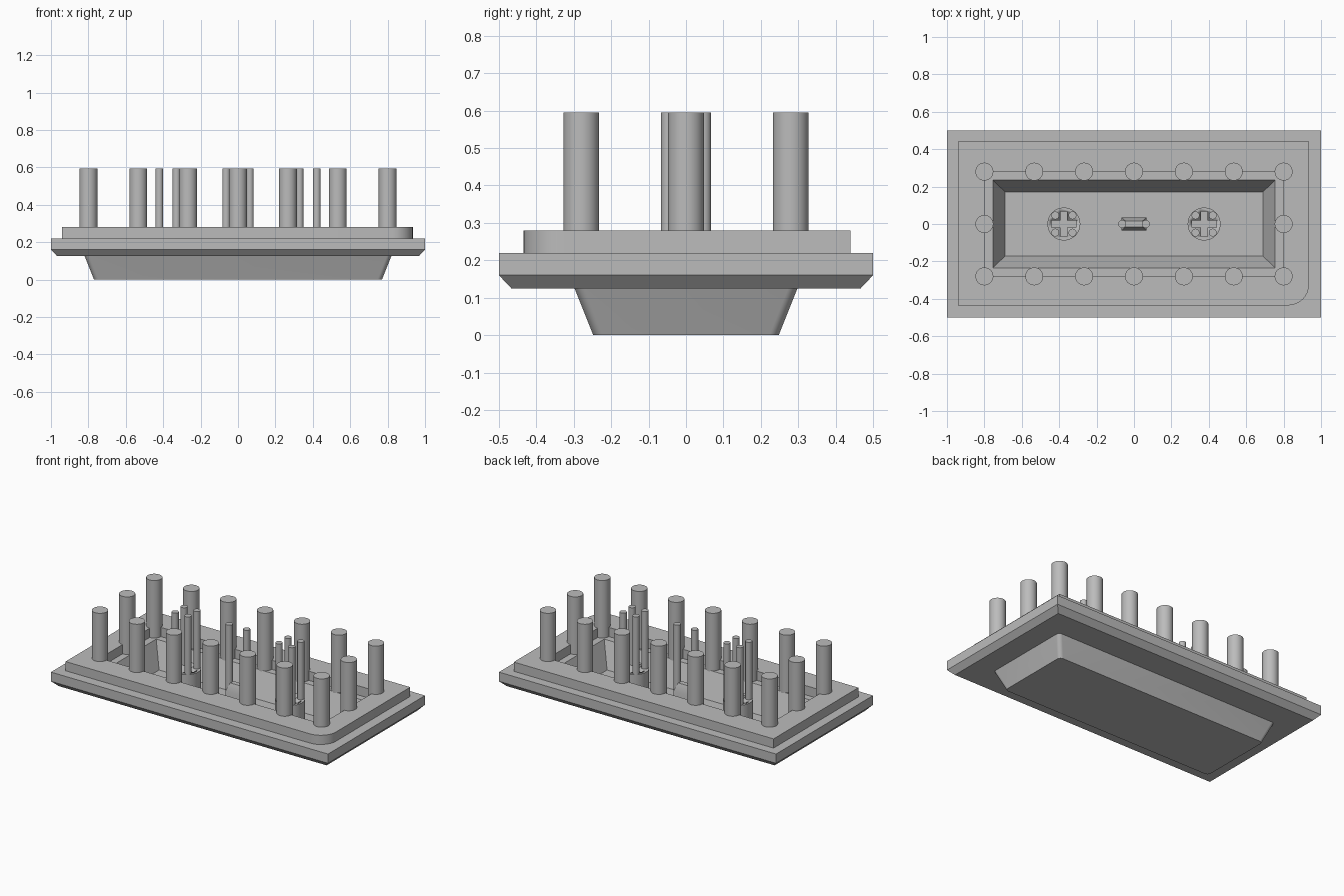
import bpy, bmesh, math
from mathutils import Matrix, Vector

if "Cube" in bpy.data.objects:
    bpy.data.objects.remove(bpy.data.objects["Cube"])

GREY = (0.5, 0.5, 0.5, 1)
mat = bpy.data.materials.new("plain grey")
mat.use_nodes = True
mat.diffuse_color = GREY
mat.node_tree.nodes["Principled BSDF"].inputs["Base Color"].default_value = GREY


def finish(name, bm):
    bmesh.ops.remove_doubles(bm, verts=bm.verts, dist=1e-5)
    bmesh.ops.recalc_face_normals(bm, faces=bm.faces)
    me = bpy.data.meshes.new(name)
    bm.to_mesh(me)
    bm.free()
    me.materials.append(mat)
    ob = bpy.data.objects.new(name, me)
    bpy.context.collection.objects.link(ob)
    bpy.ops.object.select_all(action="DESELECT")
    ob.select_set(True)
    bpy.context.view_layer.objects.active = ob
    bpy.ops.object.shade_smooth_by_angle(angle=math.radians(30))
    return ob


def rect(hx, hy, radii=(0, 0, 0, 0), cx=0, cy=0, segs=8):
    """Rectangle outline, one radius per corner, starting at +x +y."""
    pts = []
    for i, (sx, sy) in enumerate([(1, 1), (-1, 1), (-1, -1), (1, -1)]):
        r = radii[i]
        for k in range(segs + 1):
            a = math.pi / 2 * (i + k / segs)
            pts.append((cx + sx * (hx - r) + r * math.cos(a),
                        cy + sy * (hy - r) + r * math.sin(a)))
    return pts


def loft(name, sections):
    """Closed solid through a list of (outline, z)."""
    bm = bmesh.new()
    rings = [[bm.verts.new((x, y, z)) for x, y in pts] for pts, z in sections]
    n = len(rings[0])
    for a, b in zip(rings, rings[1:]):
        for i in range(n):
            j = (i + 1) % n
            bm.faces.new((a[i], a[j], b[j], b[i]))
    bm.faces.new(rings[0][::-1])
    bm.faces.new(rings[-1])
    return finish(name, bm)


def cylinder(name, x, y, r, z0, z1, segs=32):
    bm = bmesh.new()
    bmesh.ops.create_cone(bm, cap_ends=True, segments=segs, radius1=r, radius2=r,
                          depth=z1 - z0,
                          matrix=Matrix.Translation(Vector((x, y, (z0 + z1) / 2))))
    return finish(name, bm)


# Tray, flange, raised lip and stepped hollow as one shell
FLOOR, DECK, LIP, TOP = 0.06, 0.22, 0.28, 0.595
soft = (0.025,) * 4
lip = rect(0.9375, 0.4375, (0, 0, 0, 0.11), cx=-0.0025, cy=0.0025)
loft("housing", [
    (rect(0.77, 0.248, soft), 0),
    (rect(0.82, 0.298, soft), 0.125),
    (rect(0.967, 0.467), 0.125),
    (rect(1, 0.5), 0.16),
    (rect(1, 0.5), DECK),
    (lip, DECK),
    (lip, LIP),
    (rect(0.8, 0.28), LIP),
    (rect(0.8, 0.28), DECK),
    (rect(0.755, 0.235), DECK),
    (rect(0.69, 0.172), FLOOR),
])

# Ring of tall posts around the hollow
spots = [(i * 0.8 / 3, s * 0.28) for i in range(-3, 4) for s in (-1, 1)]
spots += [(-0.8, 0), (0.8, 0)]
for x, y in spots:
    cylinder("rim_post", x, y, 0.048, DECK - 0.02, TOP)

# Round sockets with a cross slot and four thin rods each
for side, sx in (("right", -0.375), ("left", 0.375)):
    socket = cylinder(side + "_socket", sx, 0, 0.088, FLOOR - 0.01, DECK, 48)
    for hx, hy in ((0.066, 0.018), (0.018, 0.066)):
        slot = loft("slot_cutter", [(rect(hx, hy, cx=sx), FLOOR + 0.005),
                                    (rect(hx, hy, cx=sx), DECK + 0.1)])
        slot.hide_render = True
        slot.hide_set(True)
        cut = socket.modifiers.new("cross slot", "BOOLEAN")
        cut.object = slot
        cut.operation = "DIFFERENCE"
        cut.solver = "EXACT"
        bpy.context.view_layer.objects.active = socket
        bpy.ops.object.modifier_apply(modifier=cut.name)
        bpy.data.objects.remove(slot)
    for dx in (-0.046, 0.046):
        for dy in (-0.046, 0.046):
            cylinder(side + "_socket_rod", sx + dx, dy, 0.021, FLOOR, TOP, 24)

# Centre block with bevelled top and a rod at each end
loft("centre_block", [
    (rect(0.066, 0.035), FLOOR - 0.01),
    (rect(0.066, 0.035), DECK - 0.05),
    (rect(0.045, 0.016), DECK),
])
for x in (-0.063, 0.063):
    cylinder("centre_rod", x, 0, 0.021, FLOOR, TOP, 24)
